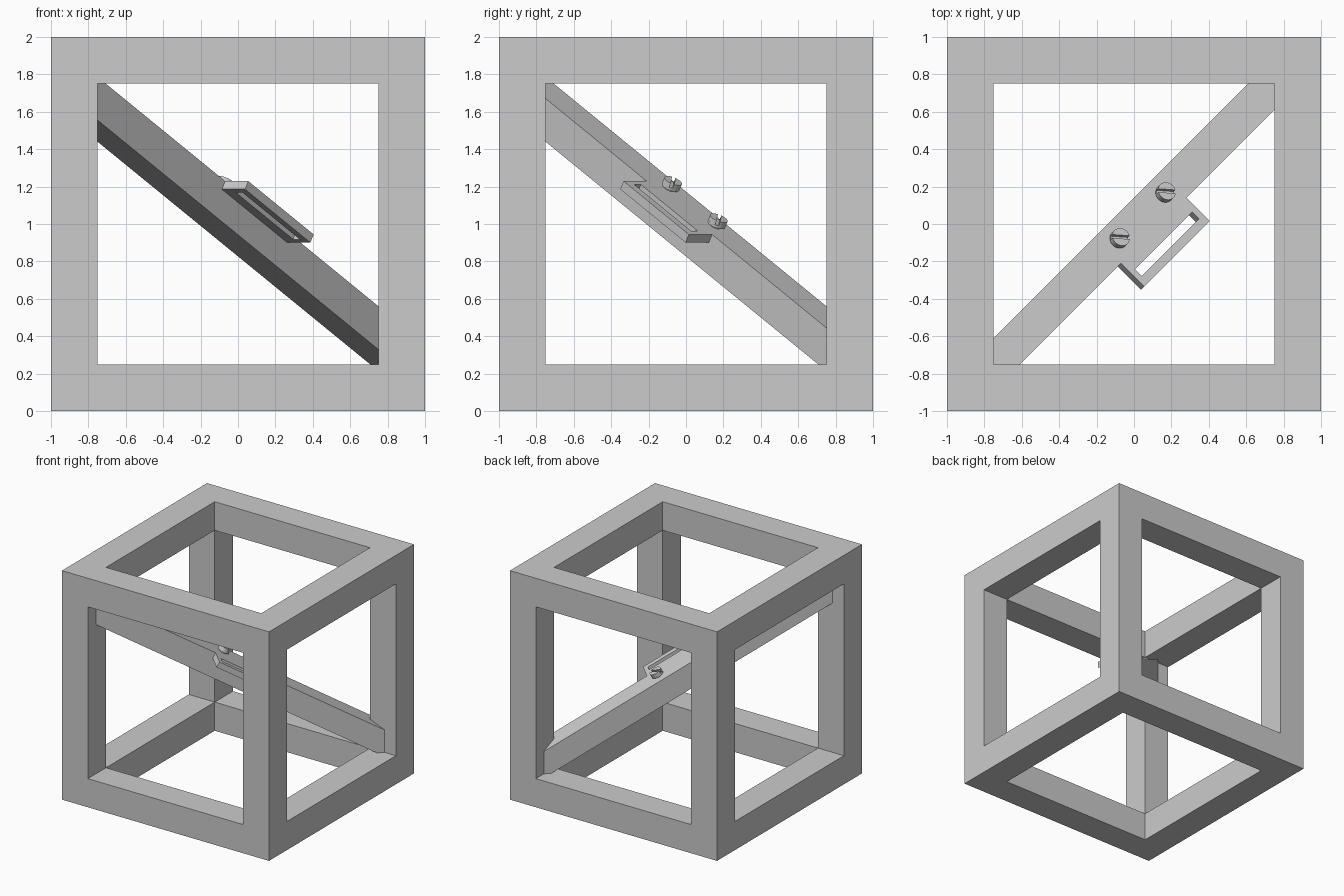
import bpy
import bmesh
import math
from mathutils import Euler, Matrix, Vector

default = bpy.data.objects.get("Cube")
if default:
    bpy.data.objects.remove(default, do_unlink=True)

grey = bpy.data.materials.new("plain_grey")
grey.use_nodes = True
grey.diffuse_color = (0.6, 0.6, 0.6, 1)
grey.node_tree.nodes["Principled BSDF"].inputs["Base Color"].default_value = grey.diffuse_color

# The brace, tab and screws share one tilted frame through the centre
TILT = Matrix.Translation((0, 0, 1)) @ Euler((0, math.radians(30), math.radians(45))).to_matrix().to_4x4()


def finish(name, bm, matrix=Matrix()):
    bmesh.ops.remove_doubles(bm, verts=bm.verts, dist=1e-5)
    bmesh.ops.recalc_face_normals(bm, faces=bm.faces)
    mesh = bpy.data.meshes.new(name)
    bm.to_mesh(mesh)
    bm.free()
    mesh.materials.append(grey)
    obj = bpy.data.objects.new(name, mesh)
    bpy.context.collection.objects.link(obj)
    obj.matrix_world = matrix
    return obj


def lattice(cuts, filled):
    """Skin of the filled cells in a box lattice cut at the given coordinates."""
    bm = bmesh.new()
    sizes = [len(c) - 1 for c in cuts]

    def solid(cell):
        return all(0 <= n < s for n, s in zip(cell, sizes)) and filled(*cell)

    for i in range(sizes[0]):
        for j in range(sizes[1]):
            for k in range(sizes[2]):
                cell = (i, j, k)
                if not solid(cell):
                    continue
                for axis in range(3):
                    for side in (0, 1):
                        near = list(cell)
                        near[axis] += 2 * side - 1
                        if solid(near):
                            continue
                        corners = []
                        for a, b in ((0, 0), (1, 0), (1, 1), (0, 1)):
                            step = [0, 0, 0]
                            step[axis] = side
                            step[(axis + 1) % 3] = a
                            step[(axis + 2) % 3] = b
                            corners.append(bm.verts.new([cuts[n][cell[n] + step[n]] for n in range(3)]))
                        bm.faces.new(corners)
    return bm


def arc(radius, start, end, count):
    return [(radius * math.cos(start + (end - start) * n / count),
             radius * math.sin(start + (end - start) * n / count)) for n in range(count + 1)]


def prism(bm, outline, low, high):
    face = bm.faces.new([bm.verts.new((x, y, low)) for x, y in outline])
    top = bmesh.ops.extrude_face_region(bm, geom=[face])["geom"]
    moved = [v for v in top if isinstance(v, bmesh.types.BMVert)]
    bmesh.ops.translate(bm, verts=moved, vec=(0, 0, high - low))
    if not face.is_valid:
        return
    # Keep the starting face as the lower cap


# Open cube frame: only the edge and corner cells are solid
across = [-1, -0.75, 0.75, 1]
upright = [z + 1 for z in across]
finish("cube_frame", lattice((across, across, upright),
                             lambda *cell: sum(n != 1 for n in cell) >= 2))

# Square diagonal brace, its ends buried in the corner posts
finish("diagonal_brace", lattice(([-1.43, 1.43], [-0.1, 0.1], [-0.1, 0.1]),
                                 lambda *cell: True), TILT)

# Slotted tab, flush with the top of the brace
finish("slotted_tab", lattice(([-0.285, -0.25, 0.25, 0.285],
                               [-0.275, -0.225, -0.175, -0.1], [0.05, 0.1]),
                              lambda i, j, k: (i, j) != (1, 1)), TILT)

# Two slotted screws on top of the brace
RADIUS, SLOT = 0.05, 0.01
edge = math.asin(SLOT / RADIUS)
for name, along in (("upper", -0.2), ("lower", 0.2)):
    place = TILT @ Matrix.Translation((along, 0, 0.1)) @ Matrix.Rotation(math.radians(-45), 4, "Z")
    bm = bmesh.new()
    prism(bm, arc(0.028, 0, math.tau, 32)[:-1], -0.02, 0.012)
    prism(bm, arc(RADIUS, 0, math.tau, 32)[:-1], 0.012, 0.027)
    for turn in (0, math.pi):
        prism(bm, arc(RADIUS, turn + edge, turn + math.pi - edge, 16), 0.027, 0.052)
    screw = finish(name + "_screw", bm, place)
    bpy.ops.object.select_all(action="DESELECT")
    screw.select_set(True)
    bpy.context.view_layer.objects.active = screw
    bpy.ops.object.shade_smooth_by_angle(angle=math.radians(30))
